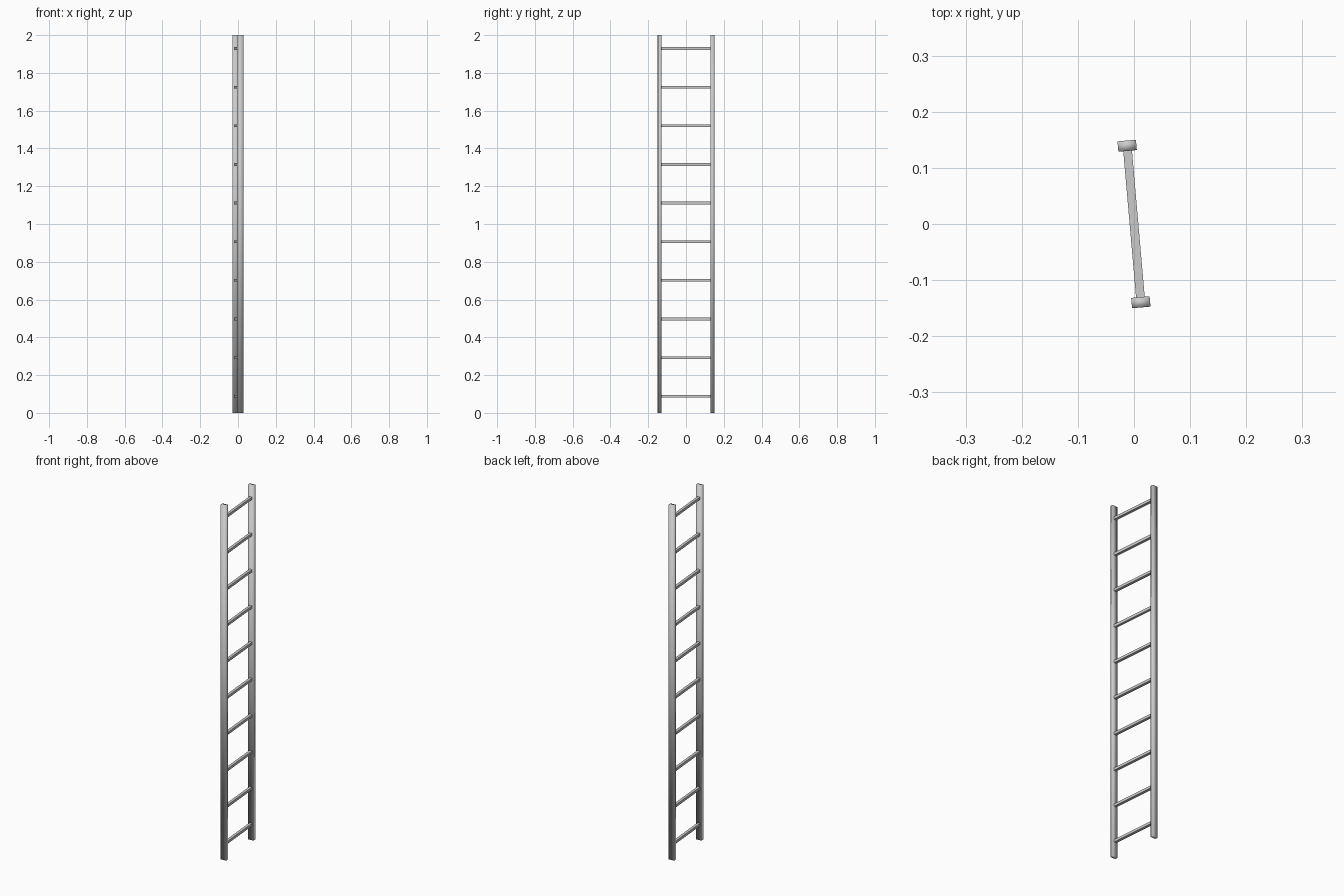
import bpy, math
from mathutils import Matrix

if "Cube" in bpy.data.objects:
    bpy.data.objects.remove(bpy.data.objects["Cube"])

TURN = Matrix.Rotation(math.radians(5.0), 4, 'Z')  # ladder is turned slightly about z
HEIGHT = 2.0
HALF_SPAN = 0.140
RUNGS = 10


def box(name, size, centre, smooth=False):
    bpy.ops.mesh.primitive_cube_add(size=1)
    ob = bpy.context.object
    ob.name = name
    ob.data.transform(TURN @ Matrix.Translation(centre) @ Matrix.Diagonal((*size, 1)))
    if smooth:
        bpy.ops.object.shade_smooth()
    return ob


# Upright side rails, softly shaded
for label, side in (("front_rail", -1), ("back_rail", 1)):
    box(label, (0.033, 0.0185, HEIGHT), (0, side * HALF_SPAN, HEIGHT / 2), True)

# Rungs, evenly spaced between the rails
for i in range(RUNGS):
    z = 0.088 + i * (1.929 - 0.088) / (RUNGS - 1)
    box(f"rung_{i + 1}", (0.0155, 2 * HALF_SPAN - 0.016, 0.0145), (0, 0, z))
